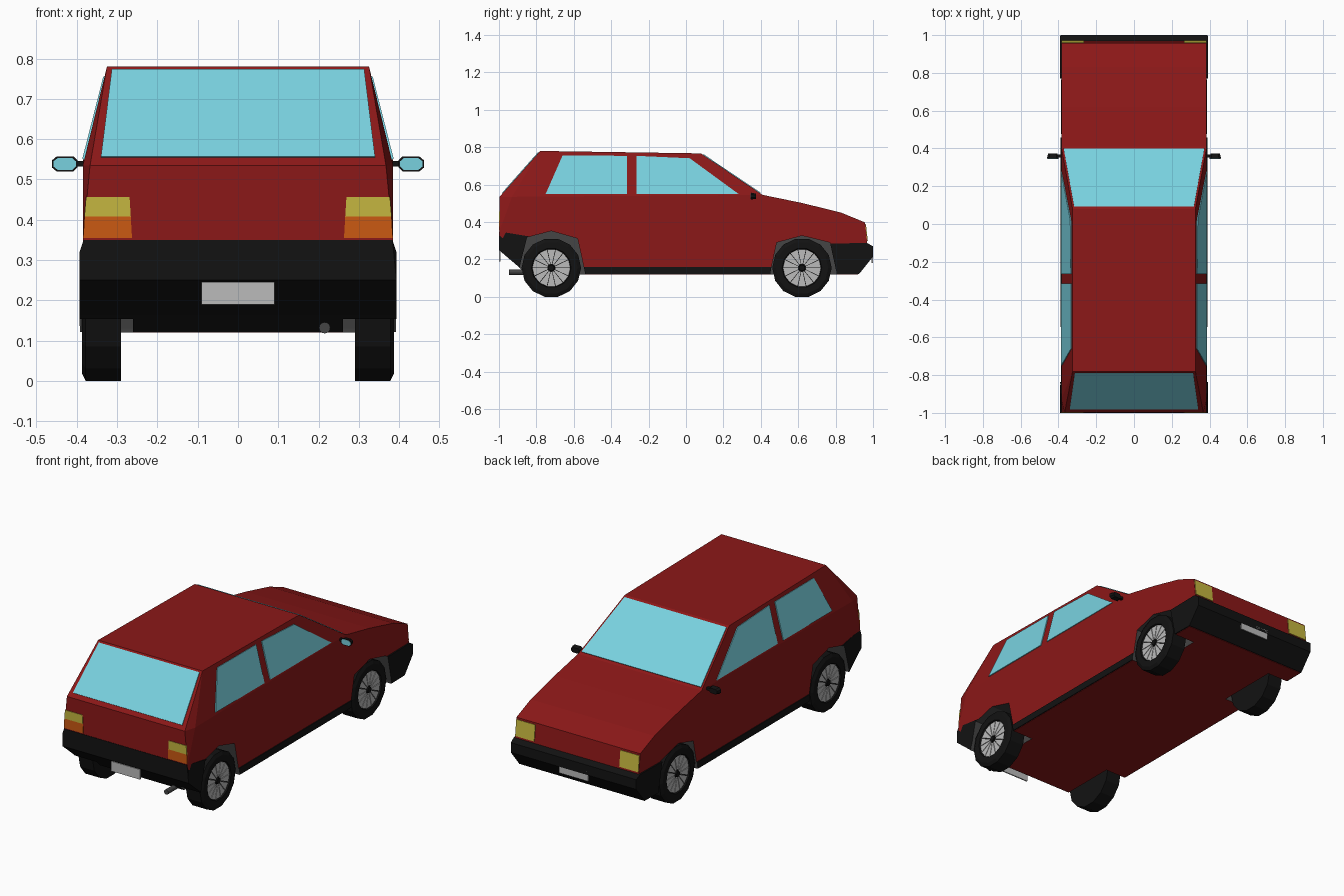
import bpy, bmesh, math
from mathutils import Vector

if "Cube" in bpy.data.objects:
    bpy.data.objects.remove(bpy.data.objects["Cube"])


def mat(name, r, g, b):
    m = bpy.data.materials.new(name)
    m.diffuse_color = (r, g, b, 1)
    m.use_nodes = True
    m.node_tree.nodes["Principled BSDF"].inputs["Base Color"].default_value = m.diffuse_color
    return m


RED = mat("red_paint", .26, .009, .009)
BLACK = mat("black_trim", .006, .006, .006)
LINER = mat("dark_grey", .06, .06, .06)
GLASS = mat("pale_blue_glass", .19, .64, .74)
YELLOW = mat("yellow_lens", .56, .47, .05)
ORANGE = mat("orange_lens", .6, .1, .006)
SILVER = mat("silver", .5, .5, .5)


def finish(name, bm, *mats):
    bmesh.ops.remove_doubles(bm, verts=bm.verts, dist=1e-5)
    me = bpy.data.meshes.new(name)
    bm.to_mesh(me)
    bm.free()
    ob = bpy.data.objects.new(name, me)
    bpy.context.collection.objects.link(ob)
    for m in mats:
        me.materials.append(m)
    return ob


def add_prism(bm, left, right):
    """Closed solid between two matching outlines."""
    a = [bm.verts.new(p) for p in left]
    b = [bm.verts.new(p) for p in right]
    faces = [bm.faces.new(a), bm.faces.new(b[::-1])]
    n = len(a)
    for i in range(n):
        faces.append(bm.faces.new((a[i], b[i], b[(i + 1) % n], a[(i + 1) % n])))
    bmesh.ops.recalc_face_normals(bm, faces=faces)


def across(name, pts, *mats):
    """Side profile (y, z, half width) spanning the car."""
    bm = bmesh.new()
    add_prism(bm, [(-w, y, z) for y, z, w in pts], [(w, y, z) for y, z, w in pts])
    return finish(name, bm, *mats)


def panel(name, pts, m, mirror=False, off=.004):
    """Thin flat pane lifted off the bodywork."""
    for s, tag in ((1, "_right"), (-1, "_left")) if mirror else ((1, ""),):
        p = [Vector((s * x, y, z)) for x, y, z in pts]
        n = (p[1] - p[0]).cross(p[2] - p[0]).normalized()
        mid = sum(p, Vector()) / len(p)
        if n.dot(mid - Vector((0, -.2, .4))) < 0:
            n = -n
        bm = bmesh.new()
        add_prism(bm, [v - n * .003 for v in p], [v + n * off for v in p])
        finish(name + tag, bm, m)


def lathe(bm, prof, cx_sign, cy, cz, n, turn=0.0):
    """Revolve (x, radius) around an axle."""
    rings = []
    for x, r in prof:
        rings.append([bm.verts.new((cx_sign * x, cy + r * math.sin(turn + 2 * math.pi * i / n),
                                    cz + r * math.cos(turn + 2 * math.pi * i / n))) for i in range(n)])
    for a, b in zip(rings, rings[1:]):
        for i in range(n):
            j = (i + 1) % n
            bm.faces.new((a[i], a[j], b[j], b[i]))
    bm.faces.new(rings[0])
    bm.faces.new(rings[-1])
    bmesh.ops.recalc_face_normals(bm, faces=bm.faces)


# Body shell: lower side, tapered cabin side, strips across the outline
W = .385
outline = [(-.997, .535, .367), (-.78, .78, .325), (.08, .767, .325), (.41, .545, W), (.62, .502, W),
           (.83, .45, W), (.957, .398, W), (.97, .28, W), (.965, .2, W), (.92, .12, W), (-.85, .12, W),
           (-.89, .17, W), (-.997, .26, W), (-.997, .35, W)]
bm = bmesh.new()
sides = []
for s in (-1, 1):
    v = [bm.verts.new((s * w, y, z)) for y, z, w in outline]
    belt = bm.verts.new((s * W, -.93, .535))
    bm.faces.new([belt] + v[3:])
    bm.faces.new((v[0], belt, v[13]))
    bm.faces.new((v[0], v[1], belt))
    bm.faces.new((belt, v[1], v[2], v[3]))
    sides.append(v)
a, b = sides
for i in range(len(a)):
    j = (i + 1) % len(a)
    bm.faces.new((a[i], a[j], b[j], b[i]))
bmesh.ops.recalc_face_normals(bm, faces=bm.faces)
body = finish("body", bm, RED, LINER)

# Bumpers and sill
rear = across("rear_bumper", [(-1, .35, .383), (-1, .32, .393), (-1, .25, .393), (-.9, .165, .393), (-.855, .122, .393),
                              (-.82, .122, .393), (-.82, .318, .393), (-.85, .325, .39)], BLACK, LINER)
front = across("front_bumper", [(.77, .285, .393), (.968, .288, .393), (1, .27, .39), (1, .215, .39),
                                (.925, .122, .39), (.77, .122, .393)], BLACK, LINER)
sill = across("sill", [(-.6, .122, .39), (-.6, .16, .39), (.52, .16, .39), (.52, .122, .39)], BLACK, LINER)

# Wheel wells cut out of everything
bm = bmesh.new()
for s in (-1, 1):
    for arch in ([(-.905, .05), (-.885, .18), (-.85, .318), (-.72, .352), (-.58, .312), (-.54, .13), (-.53, .05)],
                 [(.44, .05), (.455, .15), (.485, .29), (.62, .327), (.77, .29), (.805, .13), (.81, .05)]):
        add_prism(bm, [(s * .26, y, z) for y, z in arch], [(s * .5, y, z) for y, z in arch])
for f in bm.faces:
    f.material_index = 1
cutter = finish("wheel_well_cutter", bm, BLACK, LINER)
cutter.hide_render = True
for ob in (body, rear, front, sill):
    md = ob.modifiers.new("wells", 'BOOLEAN')
    md.object, md.operation, md.solver = cutter, 'DIFFERENCE', 'EXACT'
    bpy.context.view_layer.objects.active = ob
    bpy.ops.object.modifier_apply(modifier=md.name)
bpy.data.objects.remove(cutter)

# Glass
panel("windscreen", [(x, .41 - .33 * t, .545 + .222 * t) for x, t in
                     ((-.372, .04), (.372, .04), (.317, .965), (-.317, .965))], GLASS)
panel("rear_window", [(x, -.997 + .217 * t, .535 + .245 * t) for x, t in
                      ((-.34, .08), (.34, .08), (.313, .965), (-.313, .965))], GLASS)
for name, pts in (("rear_side_window", [(-.75, .55), (-.66, .755), (-.315, .753), (-.315, .55)]),
                  ("front_side_window", [(-.265, .55), (-.265, .753), (.02, .74), (.28, .55)])):
    panel(name, [(W - .06 * (z - .54) / .235, y, z) for y, z in pts], GLASS, True)

# Lights
panel("tail_light", [(.269, -.997, .457), (.377, -.997, .457), (.381, -.997, .408), (.266, -.997, .408)], YELLOW, True, .003)
panel("indicator_light", [(.266, -.997, .408), (.381, -.997, .408), (.384, -.997, .355), (.263, -.997, .355)], ORANGE, True, .003)
panel("headlight", [(x, .957 + .013 * (.398 - z) / .118, z) for x, z in
                    ((.265, .388), (.383, .388), (.383, .298), (.265, .298))], YELLOW, True)

# Number plates
for name, y, z0, z1 in (("rear_plate", -.996, .19, .246), ("front_plate", .996, .18, .236)):
    panel(name, [(-.09, y, z0), (.09, y, z0), (.09, y, z1), (-.09, y, z1)], SILVER)

# Exhaust pipe
bpy.ops.mesh.primitive_cylinder_add(vertices=12, radius=.014, depth=.2, location=(.215, -.845, .132),
                                    rotation=(math.pi / 2, 0, 0))
bpy.context.object.name = "exhaust_pipe"
bpy.context.object.data.materials.append(LINER)

# Mirrors: arm, housing, glass
for s, tag in ((1, "right"), (-1, "left")):
    bm = bmesh.new()
    octo = [(.398, .53), (.408, .52), (.45, .52), (.462, .53), (.462, .547), (.45, .557), (.408, .557), (.398, .547)]
    add_prism(bm, [(s * x, .347, z) for x, z in octo],
              [(s * (.43 + (x - .43) * .75), .373, .538 + (z - .538) * .75) for x, z in octo])
    arm = [(.352, .532), (.368, .532), (.368, .546), (.352, .546)]
    add_prism(bm, [(s * .375, y, z) for y, z in arm], [(s * .41, y, z) for y, z in arm])
    finish("mirror_" + tag, bm, BLACK)
    bm = bmesh.new()
    face = [(.43 + (x - .43) * .86, .538 + (z - .538) * .8) for x, z in octo]
    add_prism(bm, [(s * x, .345, z) for x, z in face], [(s * x, .35, z) for x, z in face])
    finish("mirror_glass_" + tag, bm, GLASS)

# Wheels: tyre, rim wedges, hub
N = 14
R = .155 / math.cos(math.pi / N)
for cy, end in ((-.72, "rear"), (.62, "front")):
    for s, tag in ((1, "right"), (-1, "left")):
        bm = bmesh.new()
        lathe(bm, [(.29, .1), (.29, R), (.378, R), (.387, .14), (.387, .106), (.372, .1)], s, cy, .155, N, math.pi / N)
        finish(f"tyre_{end}_{tag}", bm, BLACK)
        bm = bmesh.new()
        for k in range(N):
            mid = 2 * math.pi * k / N
            wedge = [(r, mid + d) for r, d in ((.022, -.16), (.101, -.205), (.101, .205), (.022, .16))]
            ring = [(cy + r * math.sin(t), .155 + r * math.cos(t)) for r, t in wedge]
            add_prism(bm, [(s * .368, y, z) for y, z in ring], [(s * .38, y, z) for y, z in ring])
        finish(f"rim_{end}_{tag}", bm, SILVER)
        bm = bmesh.new()
        lathe(bm, [(.365, .018), (.385, .016)], s, cy, .155, 10)
        finish(f"hub_{end}_{tag}", bm, BLACK)
